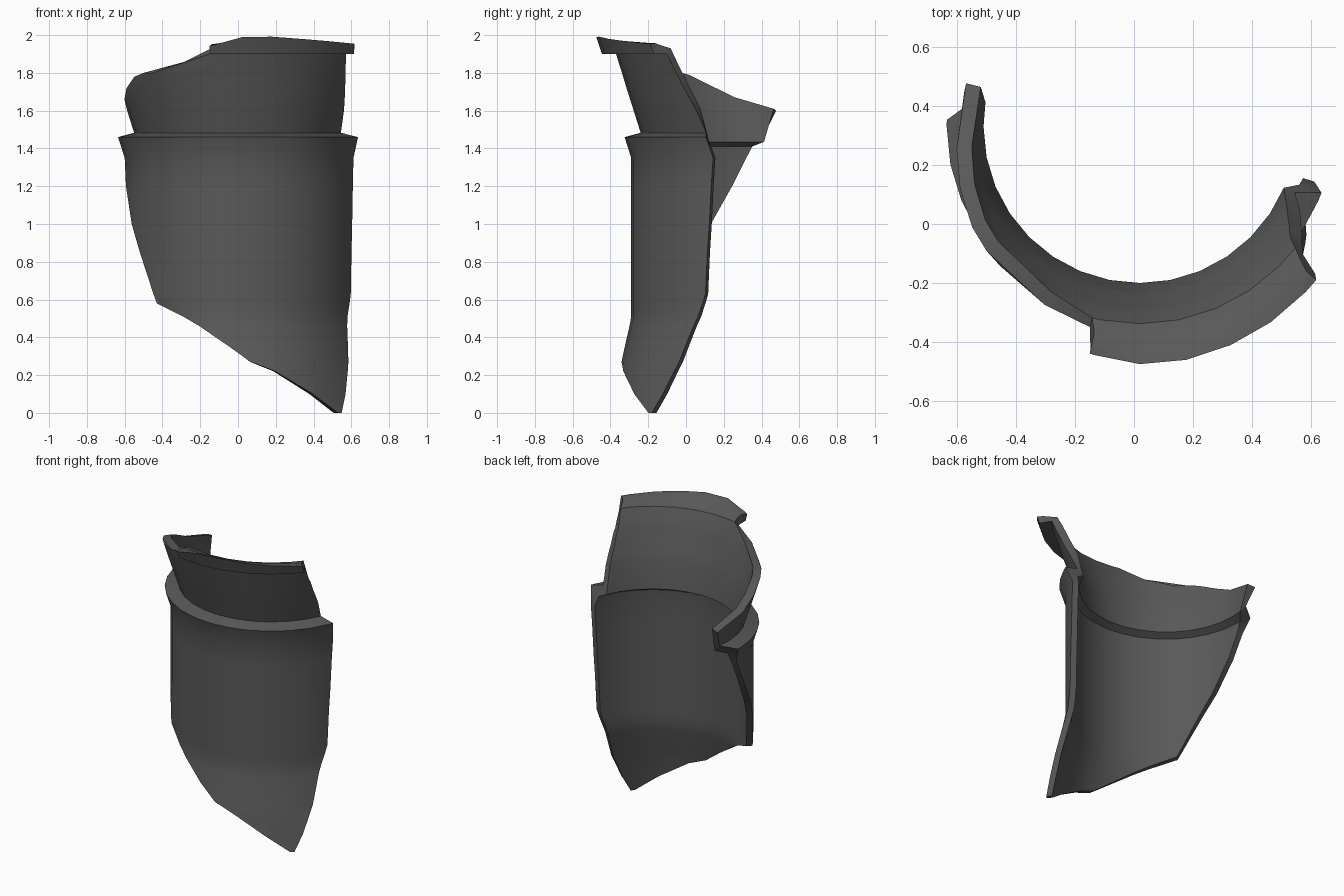
import bpy, bmesh
from math import sin, cos, radians

if "Cube" in bpy.data.objects:
    bpy.data.objects.remove(bpy.data.objects["Cube"])

CX, CY = 0.02, 0.33      # axis of the broken round vessel
STEP = 11.25             # facet width in degrees (0 = front, + = right)

# Rows: outer z, outer r, inner z, inner r, left break angle, right break angle
rows = [
    # flared foot with slanted break
    (0.00, .735, 0.00, .700, 44, 46), (0.10, .712, 0.10, .675, 32, 50.5),
    (0.22, .685, 0.22, .648, 15, 55), (0.27, .673, 0.27, .636, 4, 57),
    (0.36, .652, 0.36, .614, -7, 59.5), (0.46, .629, 0.46, .590, -21, 62.5),
    (0.51, .620, 0.51, .580, -30, 64.5), (0.58, .620, 0.58, .580, -46.5, 67),
    # straight body
    (0.63, .620, 0.63, .580, -49, 68.5), (0.85, .620, 0.85, .580, -60.5, 69.5),
    (1.00, .620, 1.00, .580, -70, 70.5), (1.20, .620, 1.20, .580, -81.5, 71.5),
    (1.35, .620, 1.35, .580, -89, 72.5),
    # raised ridge and flared neck
    (1.46, .655, 1.41, .575, -92, 70), (1.483, .570, 1.435, .530, -99, 67),
    (1.60, .607, 1.61, .556, -104, 63), (1.66, .626, 1.67, .574, -83, 60.5),
    (1.72, .645, 1.73, .593, -71, 58), (1.78, .663, 1.79, .612, -59, 56),
    (1.80, .669, 1.81, .618, -51, 55), (1.85, .685, 1.86, .636, -28, 53.5),
    (1.90, .700, 1.93, .668, -14, 52),
    # overhanging lip with broken top
    (1.90, .775, 1.945, .715, -12.5, 50), (1.94, .787, 1.95, .745, -12.5, 49),
]


def lift(t):
    """Height of the broken lip peak at angle t."""
    return max(0, 1 - (3 - t) / 16 if t < 3 else 1 - (t - 3) / 60)


bm = bmesh.new()
columns = [i * STEP for i in range(-10, 8)]
grid = {}
for i, (zo, ro, zi, ri, a, b) in enumerate(rows):
    last = i == len(rows) - 1
    for side, (z, r) in enumerate(((zo, ro), (zi, ri))):
        made = {}
        for j, c in enumerate(columns):
            t = min(max(c, a), b)
            if t not in made:
                up = lift(t) if last else 0
                rr, zz = r + .022 * up, z + (.06 if side == 0 else .03) * up
                made[t] = bm.verts.new((CX + rr * sin(radians(t)),
                                        CY - rr * cos(radians(t)), zz))
            grid[side, i, j] = made[t]


def face(*keys):
    """Add a face, dropping corners that the break has collapsed."""
    vs = list(dict.fromkeys(grid[k] for k in keys))
    if len(vs) > 2:
        bm.faces.new(vs)


n, m = len(rows) - 1, len(columns) - 1
# outer and inner walls
for i in range(n):
    for j in range(m):
        face((0, i, j), (0, i, j + 1), (0, i + 1, j + 1), (0, i + 1, j))
        face((1, i, j), (1, i + 1, j), (1, i + 1, j + 1), (1, i, j + 1))
# broken side edges
for i in range(n):
    face((0, i, 0), (0, i + 1, 0), (1, i + 1, 0), (1, i, 0))
    face((0, i, m), (1, i, m), (1, i + 1, m), (0, i + 1, m))
# bottom tip and lip top
for j in range(m):
    face((0, 0, j), (1, 0, j), (1, 0, j + 1), (0, 0, j + 1))
    face((0, n, j), (0, n, j + 1), (1, n, j + 1), (1, n, j))

bmesh.ops.recalc_face_normals(bm, faces=bm.faces[:])
mesh = bpy.data.meshes.new("vessel_shard")
bm.to_mesh(mesh)
bm.free()
shard = bpy.data.objects.new("vessel_shard", mesh)
bpy.context.collection.objects.link(shard)

# dark grey surface
mat = bpy.data.materials.new("dark_grey")
mat.diffuse_color = (0.1, 0.1, 0.1, 1)
mat.use_nodes = True
mat.node_tree.nodes["Principled BSDF"].inputs["Base Color"].default_value = mat.diffuse_color
mesh.materials.append(mat)

bpy.context.view_layer.objects.active = shard
shard.select_set(True)
bpy.ops.object.shade_smooth_by_angle(angle=radians(25))
